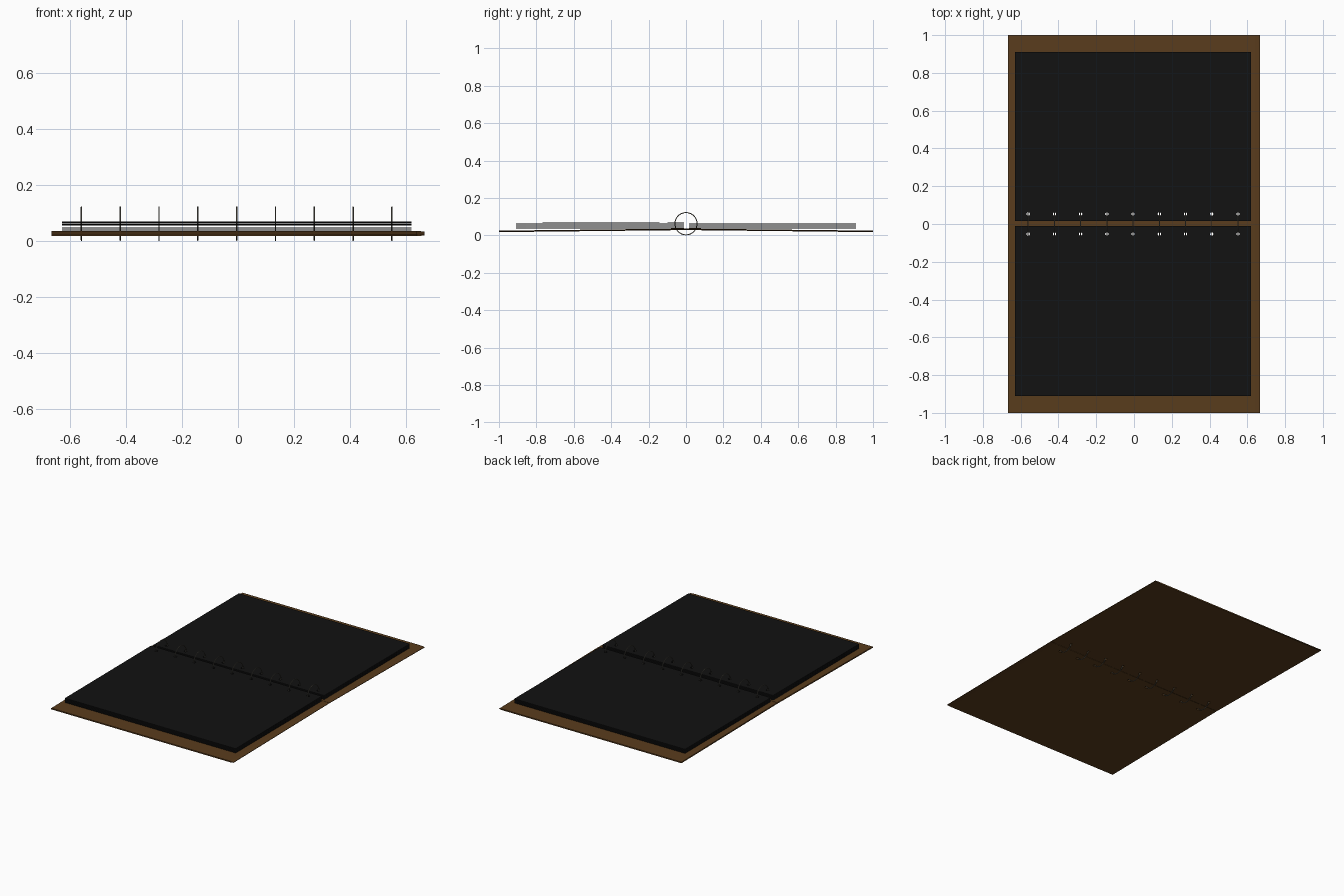
import bpy, bmesh, math

if "Cube" in bpy.data.objects:
    bpy.data.objects.remove(bpy.data.objects["Cube"])

RING_X = [-0.56 + 0.1388 * i for i in range(9)]
HOLE_Y, HOLE_R = 0.053, 0.009


def material(name, rgb):
    m = bpy.data.materials.new(name)
    m.diffuse_color = (*rgb, 1)
    m.use_nodes = True
    m.node_tree.nodes["Principled BSDF"].inputs["Base Color"].default_value = m.diffuse_color
    return m


brown = material("brown_cover", (0.1, 0.045, 0.012))
black = material("black_paper", (0.006, 0.006, 0.006))
metal = material("dark_metal", (0.16, 0.15, 0.12))


def finish(name, bm, mat):
    bmesh.ops.remove_doubles(bm, verts=bm.verts, dist=1e-5)
    bmesh.ops.recalc_face_normals(bm, faces=bm.faces)
    mesh = bpy.data.meshes.new(name)
    bm.to_mesh(mesh)
    bm.free()
    mesh.materials.append(mat)
    ob = bpy.data.objects.new(name, mesh)
    bpy.context.collection.objects.link(ob)
    return ob


def add_loop(curve, pts):
    s = curve.splines.new('POLY')
    s.points.add(len(pts) - 1)
    for p, (x, y) in zip(s.points, pts):
        p.co = (x, y, 0, 1)
    s.use_cyclic_u = True


def punched_sheet(name, x0, x1, y0, y1, z, thick, side, tilt, mat):
    """Rectangular sheet with a row of ring holes; side is +1 or -1 in y."""
    curve = bpy.data.curves.new(name, 'CURVE')
    curve.dimensions = '2D'
    curve.fill_mode = 'BOTH'
    curve.extrude = thick / 2
    a, b = sorted((side * y0, side * y1))
    add_loop(curve, [(x0, a), (x1, a), (x1, b), (x0, b)])
    for cx in RING_X:
        add_loop(curve, [(cx + HOLE_R * math.cos(t * math.tau / 12),
                          side * HOLE_Y + HOLE_R * math.sin(t * math.tau / 12))
                         for t in range(12)])
    tmp = bpy.data.objects.new(name + "_outline", curve)
    bpy.context.collection.objects.link(tmp)
    dg = bpy.context.evaluated_depsgraph_get()
    mesh = bpy.data.meshes.new_from_object(tmp.evaluated_get(dg))
    bm = bmesh.new()
    bm.from_mesh(mesh)
    bpy.data.objects.remove(tmp)
    bpy.data.meshes.remove(mesh)
    bpy.data.curves.remove(curve)
    ob = finish(name, bm, mat)
    ob.location.z = z
    ob.rotation_euler.x = -side * tilt
    return ob


for side, tag in ((-1, "front"), (1, "back")):
    # Cover board, sloping down from the spine
    punched_sheet(tag + "_cover", -0.667, 0.64, 0.001, 1.0, 0.032, 0.008,
                  side, 0.011, brown)

    # Softened outer edge of the cover
    bm = bmesh.new()
    bmesh.ops.create_cube(bm, size=1)
    for v in bm.verts:
        outer = v.co.x > 0
        v.co.x = 0.667 if outer else 0.64
        v.co.y = side * (1.0 if v.co.y > 0 else 0.001)
        v.co.z = math.copysign(0.0015 if outer else 0.004, v.co.z)
    edge = finish(tag + "_cover_edge", bm, brown)
    edge.location.z = 0.032
    edge.rotation_euler.x = -side * 0.011

    # Stack of loose punched pages
    inner = 0.01 if side < 0 else 0.015
    count = 7 if side < 0 else 6
    for i in range(count):
        top = side < 0 and i == count - 1
        punched_sheet(f"{tag}_page_{i + 1}", -0.63, 0.62, inner, 0.91,
                      0.039 + 0.005 * i, 0.0025, side,
                      0.004 if top else 0.0, black)

# Binding rings
SEG, TUBE, R, r = 32, 8, 0.0595, 0.0025
for k, cx in enumerate(RING_X):
    bm = bmesh.new()
    rows = []
    for i in range(SEG):
        a = i * math.tau / SEG
        row = []
        for j in range(TUBE):
            b = j * math.tau / TUBE
            d = R + r * math.cos(b)
            row.append(bm.verts.new((cx + r * math.sin(b), d * math.cos(a),
                                     0.062 + d * math.sin(a))))
        rows.append(row)
    for i in range(SEG):
        for j in range(TUBE):
            n, m = (i + 1) % SEG, (j + 1) % TUBE
            f = bm.faces.new((rows[i][j], rows[n][j], rows[n][m], rows[i][m]))
            f.smooth = True
    finish(f"ring_{k + 1}", bm, metal)
